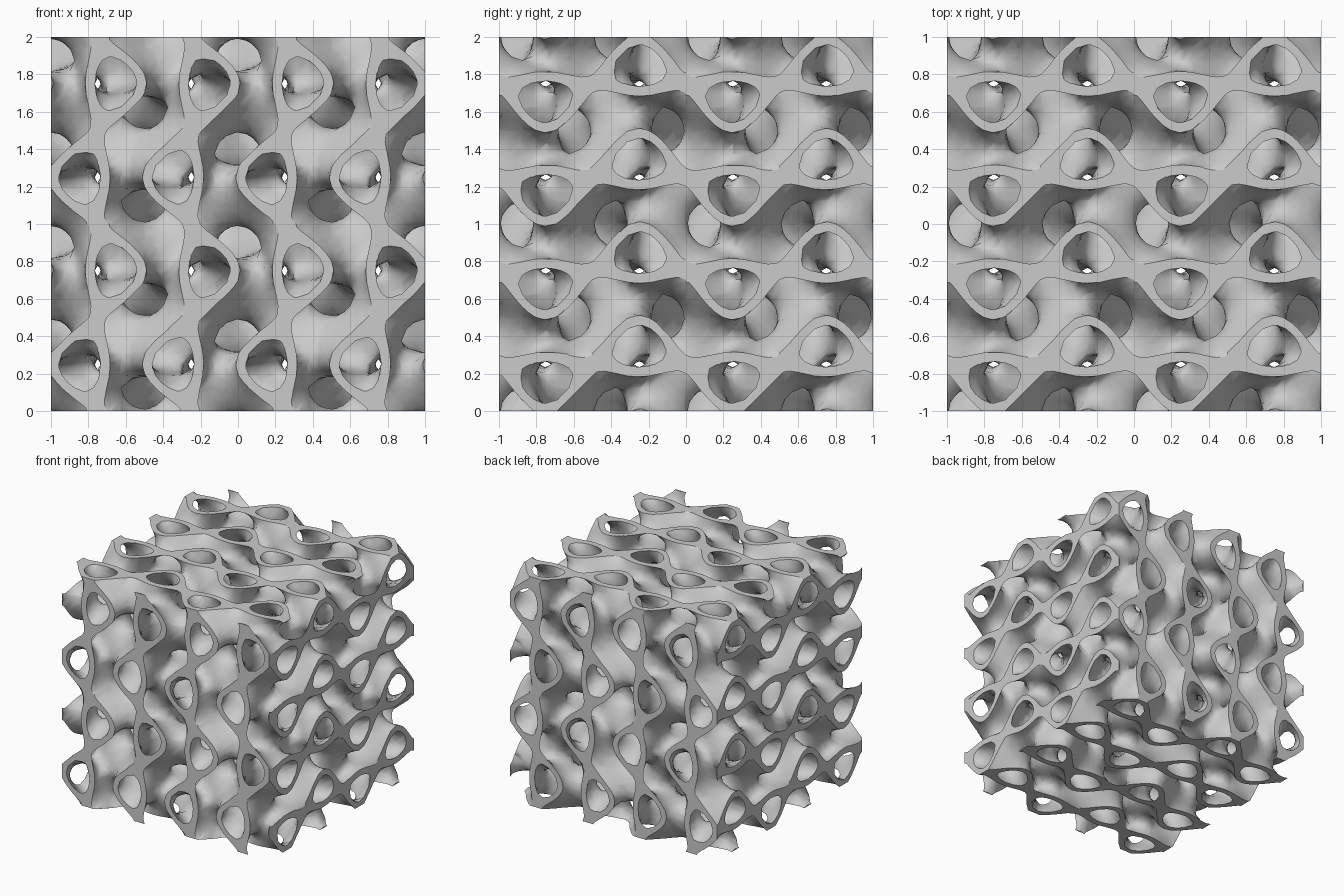
import bpy
import bmesh
from math import sin, cos, tau
from mathutils import Vector

N = 16                    # grid steps along one repeating cell
LOW, HIGH = -0.35, 0.40   # wall lies between these field levels
MERGE = 0.009

cube = bpy.data.objects.get("Cube")
if cube:
    bpy.data.objects.remove(cube, do_unlink=True)


def field(p):
    """Triply periodic split-tube field with period one."""
    x, y, z = p[0] * tau, p[1] * tau, p[2] * tau
    a, b, c = cos(2 * x), cos(2 * y), cos(2 * z)
    twist = (sin(2 * x) * sin(z) * cos(y) + sin(2 * y) * sin(x) * cos(z)
             + sin(2 * z) * sin(y) * cos(x))
    return 1.1 * twist - 0.2 * (a * b + b * c + c * a) - 0.4 * (a + b + c)


def crossing(a, b, level):
    """Point between a (above the level) and b (below) where the field meets it."""
    (p, fp), (q, fq) = a, b
    for _ in range(5):
        m = p.lerp(q, min(0.95, max(0.05, (fp - level) / (fp - fq))))
        fm = field(m)
        if abs(fm - level) < 1e-4:
            break
        if fm > level:
            p, fp = m, fm
        else:
            q, fq = m, fm
    return m


def grid_node(i, j, k):
    p = Vector((i, j, k)) / N
    return p, field(p)


def oriented(points, direction):
    normal = (points[1] - points[0]).cross(points[2] - points[0])
    if len(points) > 3:
        normal = (points[2] - points[0]).cross(points[3] - points[1])
    return points if normal.dot(direction) > 0 else points[::-1]


def slice_tetrahedron(corners, level, side):
    """Polygon of the level surface inside one tetrahedron."""
    up = [c for c in corners if c[1] > level]
    down = [c for c in corners if c[1] <= level]
    if not up or not down:
        return None
    if len(up) == 2:
        pairs = [(0, 0), (0, 1), (1, 1), (1, 0)]
    else:
        pairs = [(i, j) for i in range(len(up)) for j in range(len(down))]
    points = [crossing(up[i], down[j], level) for i, j in pairs]
    rise = (sum((c[0] for c in up), Vector()) / len(up)
            - sum((c[0] for c in down), Vector()) / len(down))
    return oriented(points, rise * side)


def clip(poly, level, keep_above):
    """Keep the part of a polygon on one side of a field level."""
    result = []
    for a, b in zip(poly, poly[1:] + poly[:1]):
        a_up, b_up = a[1] > level, b[1] > level
        if a_up == keep_above:
            result.append(a)
        if a_up != b_up:
            hit = crossing(a, b, level) if a_up else crossing(b, a, level)
            result.append((hit, level))
    return result


# Curved wall surfaces of one cell
steps = range(N)
nodes = {(i, j, k): grid_node(i, j, k)
         for i in range(N + 1) for j in range(N + 1) for k in range(N + 1)}
orders = [(a, b) for a in range(3) for b in range(3) if a != b]
walls = []
for i in steps:
    for j in steps:
        for k in steps:
            for first, second in orders:
                idx = [i, j, k]
                corners = [nodes[tuple(idx)]]
                for axis in (first, second, 3 - first - second):
                    idx[axis] += 1
                    corners.append(nodes[tuple(idx)])
                for level, side in ((LOW, -1), (HIGH, 1)):
                    poly = slice_tetrahedron(corners, level, side)
                    if poly:
                        walls.append(poly)

# Flat cut faces of one cell, one list for each axis
caps = []
for axis in range(3):
    others = [a for a in range(3) if a != axis]
    tile = []
    for i in steps:
        for j in steps:
            for path in (others, others[::-1]):
                idx = [0, 0, 0]
                idx[others[0]], idx[others[1]] = i, j
                poly = [nodes[tuple(idx)]]
                for a in path:
                    idx[a] += 1
                    poly.append(nodes[tuple(idx)])
                poly = clip(poly, LOW, True)
                if poly:
                    poly = clip(poly, HIGH, False)
                if len(poly) > 2:
                    tile.append([p for p, f in poly])
    caps.append(tile)

# Repeat the cell two times along every axis
verts, faces, lookup = [], [], {}


def add_face(points, offset):
    face = []
    for p in points:
        v = p + offset
        key = (round(v.x, 4), round(v.y, 4), round(v.z, 4))
        if key not in lookup:
            lookup[key] = len(verts)
            verts.append(v)
        if lookup[key] not in face:
            face.append(lookup[key])
    if len(face) > 2:
        faces.append(face)


pair = (-1, 0)
for i in pair:
    for j in pair:
        for k in pair:
            for poly in walls:
                add_face(poly, Vector((i, j, k)))
for axis, tile in enumerate(caps):
    u, v = [a for a in range(3) if a != axis]
    for end in (-1, 1):
        outward = Vector()
        outward[axis] = end
        ordered = [oriented(poly[:3], outward) == poly[:3] for poly in tile]
        for i in pair:
            for j in pair:
                offset = outward.copy()
                offset[u], offset[v] = i, j
                for poly, good in zip(tile, ordered):
                    add_face(poly if good else poly[::-1], offset)

mesh = bpy.data.meshes.new("lattice_block")
mesh.from_pydata(verts, [], faces)
mesh.validate()

# Tidy slivers, keep the cut sides flat and the walls smooth
bm = bmesh.new()
bm.from_mesh(mesh)
bmesh.ops.remove_doubles(bm, verts=bm.verts[:], dist=MERGE)
for vert in bm.verts:
    for a in range(3):
        if abs(vert.co[a]) > 1 - MERGE:
            vert.co[a] = 1 if vert.co[a] > 0 else -1


def is_cut(face):
    return any(all(v.co[a] == end for v in face.verts)
               for a in range(3) for end in (-1, 1))


for face in bm.faces:
    face.smooth = not is_cut(face)
for edge in bm.edges:
    edge.smooth = len({f.smooth for f in edge.link_faces}) == 1
bmesh.ops.translate(bm, verts=bm.verts[:], vec=(0, 0, 1))
bm.to_mesh(mesh)
bm.free()

# Single plain grey
grey = bpy.data.materials.new("light_grey")
grey.use_nodes = True
colour = (0.6, 0.6, 0.6, 1)
grey.diffuse_color = colour
grey.node_tree.nodes["Principled BSDF"].inputs["Base Color"].default_value = colour
mesh.materials.append(grey)

block = bpy.data.objects.new("lattice_block", mesh)
bpy.context.scene.collection.objects.link(block)
